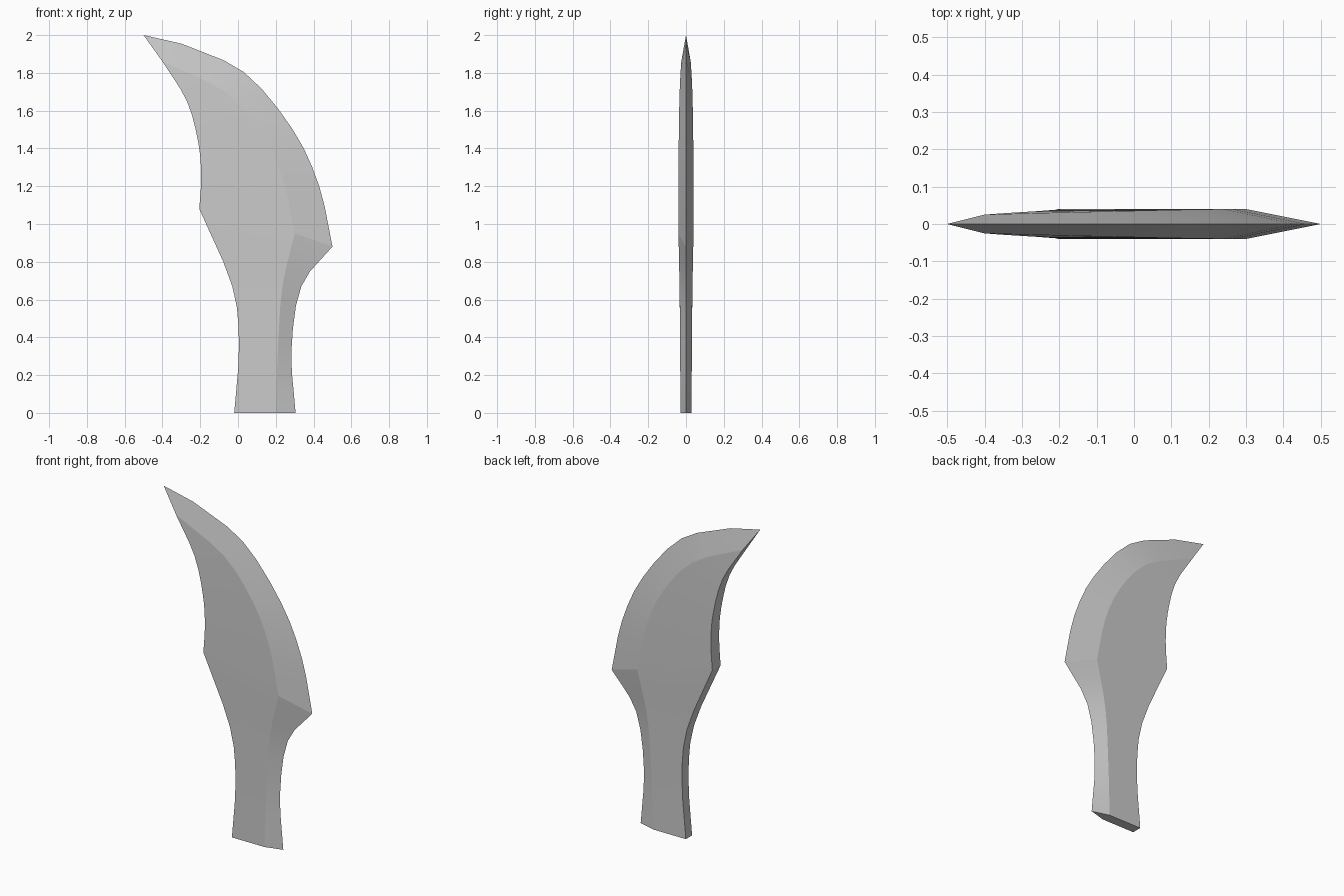
import bpy
import bmesh
import math
from mathutils import Vector

cube = bpy.data.objects.get("Cube")
if cube:
    bpy.data.objects.remove(cube, do_unlink=True)

STEPS = 3  # rows between two control points


def smooth_path(points):
    """Sample a smooth curve that passes through all the points."""
    pts = [Vector(p) for p in points]
    pts = [2 * pts[0] - pts[1]] + pts + [2 * pts[-1] - pts[-2]]
    path = []
    for a, b, c, d in zip(pts, pts[1:], pts[2:], pts[3:]):
        for i in range(STEPS):
            t = i / STEPS
            path.append(b + 0.5 * t * ((c - a)
                        + t * (2 * a - 5 * b + 4 * c - d)
                        + t * t * (3 * b - a - 3 * c + d)))
    return path + [pts[-2]]


# Outlines of the grip: blunt back, bevel ridge and sharp edge
grip_back = smooth_path([(-.02, 0), (.005, .35), (-.03, .67), (-.205, 1.08)])
grip_ridge = smooth_path([(.2, 0), (.212, .35), (.235, .67), (.3, .95)])
grip_edge = smooth_path([(.305, 0), (.283, .33), (.335, .67), (.5, .88)])

# Outlines of the curved blade
blade_back = smooth_path([(-.205, 1.08), (-.195, 1.25), (-.21, 1.43),
                          (-.27, 1.65), (-.4, 1.86)])
blade_ridge = smooth_path([(.3, .95), (.24, 1.23), (.13, 1.47),
                           (-.07, 1.7), (-.4, 1.86)])
blade_edge = smooth_path([(.5, .88), (.43, 1.2), (.29, 1.5),
                          (.03, 1.805), (-.3, 1.955)])


def grip_half(t):
    return .03 + .01 * t ** 2


def blade_half(t):
    return .04 - .015 * t ** 3


def add_rows(rows, back, ridge, edge, half):
    last = len(back) - 1
    for i, (b, r, e) in enumerate(zip(back, ridge, edge)):
        h = half(i / last)
        rows.append([(b.x, -h, b.y), (r.x, -h, r.y), (e.x, 0, e.y),
                     (r.x, h, r.y), (b.x, h, b.y)])


# Stack the five-sided cross-sections and finish at the sharp tip
rows = []
add_rows(rows, grip_back, grip_ridge, grip_edge, grip_half)
rows.pop()
add_rows(rows, blade_back, blade_ridge, blade_edge, blade_half)
rows.append([(-.5, 0, 2)] * 5)

bm = bmesh.new()
rings = [[bm.verts.new(p) for p in row] for row in rows]
for low, high in zip(rings, rings[1:]):
    for i in range(5):
        j = (i + 1) % 5
        bm.faces.new((low[i], low[j], high[j], high[i]))
bm.faces.new(rings[0][::-1])
bmesh.ops.remove_doubles(bm, verts=bm.verts[:], dist=.0001)
bmesh.ops.recalc_face_normals(bm, faces=bm.faces[:])

mesh = bpy.data.meshes.new("blade")
bm.to_mesh(mesh)
bm.free()
blade = bpy.data.objects.new("blade", mesh)
bpy.context.collection.objects.link(blade)

# Plain grey metal
steel = bpy.data.materials.new("grey_steel")
steel.use_nodes = True
colour = (.6, .6, .6, 1)
steel.diffuse_color = colour
steel.node_tree.nodes["Principled BSDF"].inputs["Base Color"].default_value = colour
mesh.materials.append(steel)

# Soft along the curves, crisp at the bevel ridges
bpy.ops.object.select_all(action='DESELECT')
blade.select_set(True)
bpy.context.view_layer.objects.active = blade
bpy.ops.object.shade_smooth_by_angle(angle=math.radians(8))
